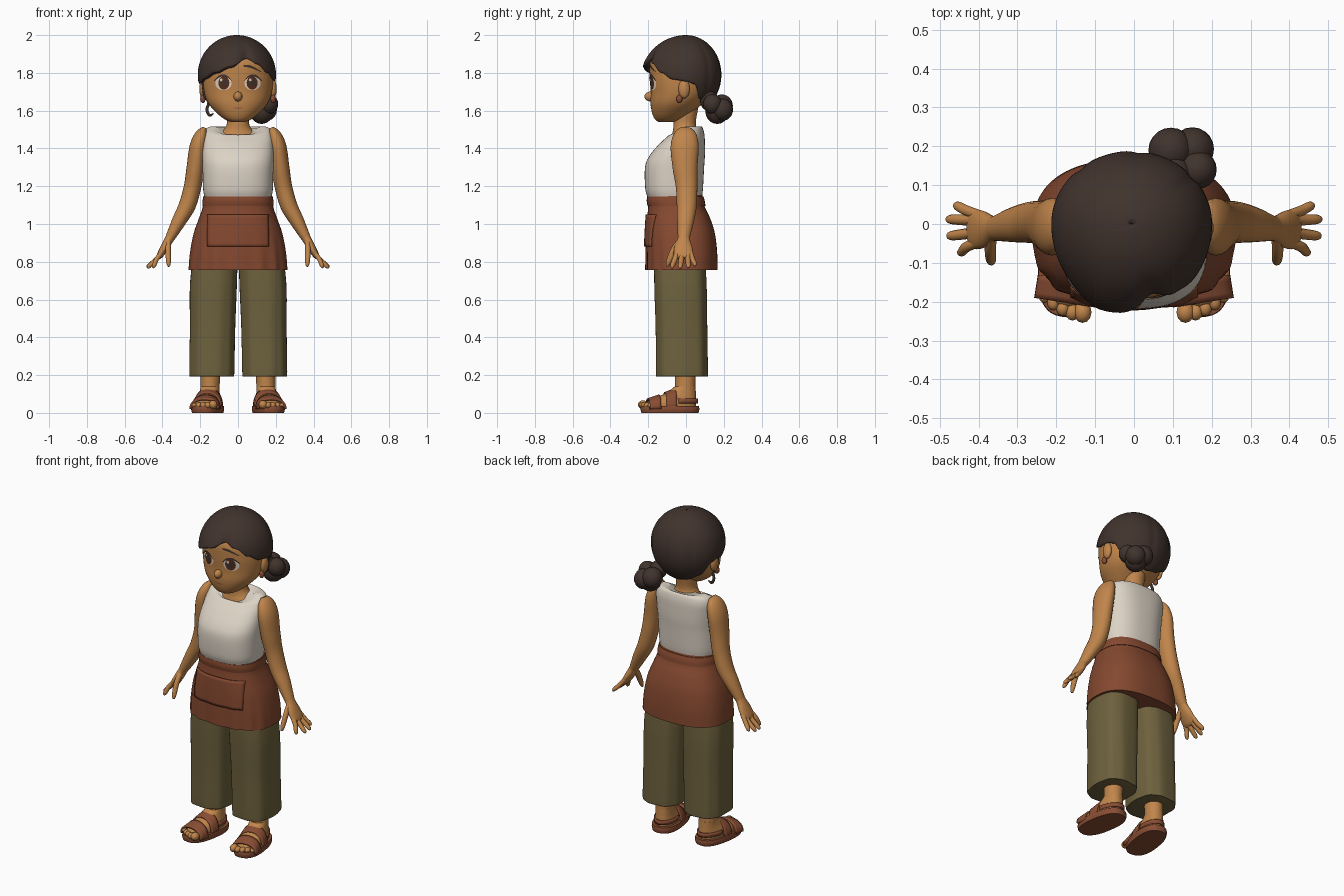
import bpy, bmesh, math
from math import sin, cos, pi, radians, exp
from mathutils import Vector, Matrix
from mathutils.bvhtree import BVHTree

if "Cube" in bpy.data.objects:
    bpy.data.objects.remove(bpy.data.objects["Cube"])

def mat(name, rgb):
    m = bpy.data.materials.new(name)
    m.diffuse_color = (*rgb, 1)
    m.use_nodes = True
    m.node_tree.nodes["Principled BSDF"].inputs["Base Color"].default_value = m.diffuse_color
    return m

SKIN = mat("skin", (0.53, 0.235, 0.07))
SHIRT = mat("cream_cloth", (0.72, 0.65, 0.56))
APRON = mat("rust_cloth", (0.235, 0.066, 0.029))
PANTS = mat("olive_cloth", (0.155, 0.12, 0.047))
HAIR = mat("dark_hair", (0.052, 0.033, 0.026))
LEATHER = mat("sandal_leather", (0.25, 0.075, 0.034))
WHITE = mat("eye_white", (0.75, 0.65, 0.52))
IRIS = mat("iris_brown", (0.1, 0.027, 0.012))
LIP = mat("lip", (0.34, 0.12, 0.045))

def grid(name, rows, material, closed=True, caps=True, thick=0, angle=40):
    """Skin rows of points into a surface."""
    bm = bmesh.new()
    vr = [[bm.verts.new(p) for p in r] for r in rows]
    n = len(rows[0])
    for a, b in zip(vr, vr[1:]):
        for i in range(n if closed else n - 1):
            j = (i + 1) % n
            bm.faces.new((a[i], a[j], b[j], b[i]))
    if closed and caps:
        bm.faces.new(vr[0])
        bm.faces.new(vr[-1])
    bmesh.ops.recalc_face_normals(bm, faces=bm.faces)
    me = bpy.data.meshes.new(name)
    bm.to_mesh(me)
    bm.free()
    ob = bpy.data.objects.new(name, me)
    bpy.context.collection.objects.link(ob)
    me.materials.append(material)
    if thick:
        so = ob.modifiers.new("thickness", 'SOLIDIFY')
        so.thickness, so.offset = thick, -1
    bpy.ops.object.select_all(action='DESELECT')
    bpy.context.view_layer.objects.active = ob
    ob.select_set(True)
    bpy.ops.object.shade_smooth_by_angle(angle=radians(angle))
    return ob

def spline(pts, k=5):
    """Smooth interpolation through tuples of numbers."""
    out = []
    for i in range(len(pts) - 1):
        p0, p1, p2, p3 = (pts[max(0, min(len(pts) - 1, i + d))] for d in (-1, 0, 1, 2))
        for s in range(k):
            t = s / k
            out.append([0.5 * (2*b + (c-a)*t + (2*a-5*b+4*c-d)*t*t + (3*b-a-3*c+d)*t**3)
                        for a, b, c, d in zip(p0, p1, p2, p3)])
    return out + [list(pts[-1])]

def loft(name, rings, material, power=2.0, n=48, fold=0, folds=12, fold_top=1, front=False,
         place=lambda v: v):
    """Stack of rings: z, centre x, half width, front y, back y, front height shift."""
    rows = []
    for z, cx, w, yf, yb, tilt in spline(rings):
        row = []
        for i in range(n):
            a = 2 * pi * i / n
            c, s = cos(a), sin(a)
            c = math.copysign(abs(c) ** (2 / power), c)
            s = math.copysign(abs(s) ** (2 / power), s)
            m = 1 + fold * max(0, 1 - z / fold_top) * cos(folds * a) * (max(0, -s) if front else 1)
            row.append(place(Vector((cx + w * c * m, (yf + yb) / 2 + (yb - yf) / 2 * s * m,
                                     z + tilt * max(0, -s)))))
        rows.append(row)
    return grid(name, rows, material)

def tube(name, pts, material, side=1, n=16, k=5):
    """Limb along points: x, y, z, radius along y, radius across."""
    P = spline(pts, k)
    rows = []
    for i, p in enumerate(P):
        d = (Vector(P[min(i + 1, len(P) - 1)][:3]) - Vector(P[max(i - 1, 0)][:3])).normalized()
        across = d.cross(Vector((0, 1, 0))).normalized()
        u = across.cross(d)
        row = []
        for j in range(n):
            a = 2 * pi * j / n
            v = Vector(p[:3]) + u * p[3] * cos(a) + across * p[4] * sin(a)
            row.append((v.x * side, v.y, v.z))
        rows.append(row)
    return grid(name, rows, material, angle=70)

def ball(name, c, r, material, n=20):
    rows = [[(c[0] + r[0]*sin(t)*cos(a), c[1] + r[1]*sin(t)*sin(a), c[2] + r[2]*cos(t))
             for a in (2*pi*j/n for j in range(n))]
            for t in (0.02 + (pi - 0.04)*i/12 for i in range(13))]
    return grid(name, rows, material)

def decal(name, rows, target, lift, material, closed=False, thick=0):
    """Lay a thin patch of x, z points on the front of a surface."""
    me = target.data
    bvh = BVHTree.FromPolygons([v.co for v in me.vertices], [p.vertices[:] for p in me.polygons])
    out = []
    for r in rows:
        row = []
        for x, z in r:
            hit = bvh.ray_cast(Vector((x, -2, z)), Vector((0, 1, 0)))[0]
            row.append((x, (hit.y if hit else -0.15) - lift, z))
        out.append(row)
    return grid(name, out, material, closed, False, thick)

def disc(x, z, rx, rz, n=28):
    return [[(x + rx*f*cos(2*pi*i/n), z + rz*f*sin(2*pi*i/n)) for i in range(n)]
            for f in (0.01, 0.35, 0.7, 1)]

def stroke(pts):
    P = spline(pts, 4)
    return [[(x, z + w) for x, z, w in P], [(x, z - w) for x, z, w in P]]

# head, nose and neck
head = loft("head", [(1.54, 0, .035, -.145, -.06, 0), (1.555, 0, .072, -.165, -.02, 0),
    (1.59, 0, .115, -.18, .03, 0), (1.64, 0, .158, -.188, .09, 0), (1.70, 0, .18, -.187, .13, 0),
    (1.78, 0, .187, -.192, .15, 0), (1.86, 0, .175, -.188, .15, 0), (1.92, 0, .13, -.14, .11, 0),
    (1.95, 0, .06, -.07, .05, 0)], SKIN, 2.15, 64)
ball("nose", (0, -.188, 1.675), (.023, .032, .026), SKIN)
loft("neck", [(1.40, 0, .13, -.09, .09, 0), (1.47, 0, .105, -.075, .075, 0),
    (1.50, 0, .075, -.068, .06, 0), (1.54, 0, .058, -.066, .052, 0), (1.64, 0, .065, -.06, .07, 0)], SKIN)

# eyes, brows, mouth
for s in (-1, 1):
    ex = .077 * s
    decal("eye_white", disc(ex, 1.745, .043, .037), head, .002, WHITE, True)
    decal("iris", disc(ex - .002*s, 1.747, .029, .036), head, .004, IRIS, True)
    decal("pupil", disc(ex - .002*s, 1.749, .016, .021), head, .006, HAIR, True)
    decal("eye_glint", disc(ex - .012, 1.763, .007, .008, 12), head, .008, WHITE, True)
    decal("eyelash", stroke([(ex - .044*s, 1.758, .002), (ex - .02*s, 1.781, .005),
          (ex + .015*s, 1.785, .006), (ex + .05*s, 1.758, .003)]), head, .007, HAIR)
    decal("brow", stroke([(.03*s, 1.838, .005), (.07*s, 1.832, .007), (.122*s, 1.806, .002)]),
          head, .004, HAIR)
    # ears and earrings
    ball("ear", (.185*s, -.01, 1.715), (.02, .03, .05), SKIN)
    ball("earring", (.186*s, -.035, 1.662), (.014, .016, .022), LEATHER, 12)
decal("mouth", stroke([(-.03, 1.617, .001), (0, 1.614, .004), (.03, 1.617, .001)]), head, .003, LIP)

# hair cap with a swept side parting
KEYS = [(-180, 1.755), (-165, 1.745), (-150, 1.765), (-125, 1.80), (-100, 1.835), (-73, 1.875),
        (-55, 1.85), (-35, 1.80), (-18, 1.765), (0, 1.755), (15, 1.74), (30, 1.66), (60, 1.62),
        (90, 1.61), (120, 1.62), (150, 1.66), (165, 1.74), (180, 1.755)]
def hem(d):
    for (a, x), (b, y) in zip(KEYS, KEYS[1:]):
        if a <= d <= b:
            t = (d - a) / (b - a)
            return x + (y - x) * t * t * (3 - 2 * t)
rows = []
for i in range(31):
    row = []
    for j in range(96):
        d = -180 + 360 * j / 96
        t = .01 + (math.acos((hem(d) - 1.79) / .21) - .01) * i / 30
        a, st = radians(d), sin(t)
        m = 1 - .13*exp(-((d + 73) / 9)**2)*st**4 + .07*exp(-((d + 108) / 22)**2)*st**4
        m -= .025 * st**2 * sum(exp(-((d - g) / 5)**2) for g in (40, 85, 130))
        ry = .225 if a < 0 else .188
        row.append((-.006 + .207*st*cos(a)*m, ry*st*sin(a)*m, 1.79 + .21*cos(t)))
    rows.append(row)
grid("hair_cap", rows, HAIR, True, False, .03, 60)

# knotted bun and loose curl
for c, r in [((.095, .19, 1.625), .058), ((.15, .193, 1.605), .056), ((.163, .14, 1.635), .05),
             ((.125, .165, 1.595), .062), ((.1, .125, 1.65), .05)]:
    ball("bun_lobe", c, (r, r, r * 1.05), HAIR)
tube("loose_curl", [(-.185, -.04, 1.76, .012, .01), (-.175, -.045, 1.68, .009, .009),
    (-.155, -.04, 1.645, .008, .008), (-.165, -.035, 1.605, .008, .008),
    (-.15, -.035, 1.575, .008, .008), (-.13, -.03, 1.585, .003, .003)], HAIR, n=10)

# sleeveless top
loft("top", [(1.145, 0, .178, -.205, .085, 0), (1.19, 0, .185, -.216, .09, 0),
    (1.30, 0, .188, -.217, .096, 0), (1.36, 0, .189, -.194, .10, 0), (1.42, 0, .187, -.145, .10, 0),
    (1.47, 0, .183, -.108, .098, -.015), (1.505, 0, .168, -.09, .09, -.035),
    (1.517, 0, .135, -.08, .08, -.045), (1.512, 0, .105, -.074, .07, -.047)], SHIRT, 2.5, 64)

# apron skirt, waistband, pocket
apron = loft("apron_skirt", [(.757, 0, .262, -.212, .167, 0), (.85, 0, .254, -.212, .165, 0),
    (.95, 0, .235, -.21, .153, 0), (1.03, 0, .207, -.206, .128, 0), (1.09, 0, .187, -.20, .10, 0),
    (1.155, 0, .178, -.20, .086, 0)], APRON, 2.5, 96, .09, 16, 1, True)
loft("waistband", [(1.095, 0, .189, -.203, .103, 0), (1.12, 0, .188, -.208, .1, 0),
    (1.145, 0, .184, -.206, .092, 0)], APRON, 2.5)
decal("apron_pocket", [[(-.165 + .33*i/20, 1.05 - .17*j/10) for i in range(21)]
      for j in range(11)], apron, .009, APRON, thick=.009)

HAND = [((.462, .046, .778), .022), ((.48, .012, .768), .008),
        ((.478, -.03, .765), -.02), ((.452, -.072, .768), -.045)]
for s in (-1, 1):
    # trouser leg
    loft("trouser_leg", [(.195, .14*s, .116, -.155, .113, 0), (.22, .14*s, .119, -.158, .115, 0),
        (.45, .136*s, .12, -.16, .112, 0), (.70, .13*s, .124, -.168, .108, 0),
        (.95, .11*s, .11, -.165, .09, 0)], PANTS, 2.7, 64, .018, 9, 1.2)
    # arm, palm and fingers
    tube("arm", [(.178, 0, 1.508, .03, .012), (.192, -.003, 1.475, .06, .034),
        (.21, -.007, 1.41, .074, .046), (.224, -.005, 1.3, .066, .048), (.24, .003, 1.2, .057, .046),
        (.268, .004, 1.1, .053, .045), (.31, -.002, 1.02, .045, .038), (.35, -.01, .945, .034, .028),
        (.364, -.012, .92, .033, .024), (.389, -.014, .875, .048, .022),
        (.413, -.014, .835, .05, .017), (.424, -.014, .82, .036, .01)], SKIN, s, 24)
    for (x, y, z), by in HAND:
        tube("finger", [(.395, by, .86, .013, .012), (.43, (by + y)/2, .815, .014, .013),
            (x - .008, y, z + .012, .012, .011), (x, y, z, .005, .005)], SKIN, s, 10, 4)
    tube("thumb", [(.368, -.03, .905, .02, .015), (.37, -.065, .86, .018, .015),
        (.368, -.092, .8, .014, .013), (.366, -.1, .775, .006, .006)], SKIN, s, 10, 4)

    # foot turned slightly outward
    R = Matrix.Rotation(radians(9) * s, 3, 'Z')
    def put(v, R=R, s=s):
        return R @ Vector(v) + Vector((.147 * s, 0, 0))
    loft("ankle", [(.08, 0, .05, -.062, .05, 0), (.14, 0, .05, -.058, .05, 0),
        (.3, -.005*s, .056, -.062, .052, 0)], SKIN, 2, 32, place=put)
    loft("foot", [(.03, 0, .066, -.215, .052, 0), (.055, 0, .066, -.21, .054, 0),
        (.08, 0, .06, -.165, .054, 0), (.105, 0, .053, -.105, .052, 0),
        (.14, 0, .048, -.06, .05, 0)], SKIN, 2.3, 40, place=put)
    for k in range(5):
        r = (.023, .018, .017, .016, .014)[k]
        ball("toe", put(((-.05 + .026*k)*s, (-.222, -.226, -.22, -.21, -.197)[k], .032 + r/2)),
             (r, r * 1.2, r), SKIN, 12)
    # sandal sole and straps
    loft("sandal_sole", [(0, 0, .078, -.238, .066, 0), (.018, 0, .082, -.242, .07, 0),
        (.036, 0, .08, -.24, .068, 0)], LEATHER, 2.5, 48, place=put)
    for y0, y1, h0, h1 in ((-.205, -.145, .058, .078), (-.115, -.06, .09, .112)):
        grid("sandal_strap", [[put((.079*cos(pi*i/20), y0 + (y1-y0)*f, .02 + (h0 + (h1-h0)*f)
             * sin(pi*i/20)**.75)) for i in range(21)] for f in (0, .25, .5, .75, 1)],
             LEATHER, False, False, .012)
    grid("heel_strap", [[put((.068*cos(pi*i/20), -.05 + .115*sin(pi*i/20), z)) for i in range(21)]
         for z in (.05, .075)], LEATHER, False, False, .01)
